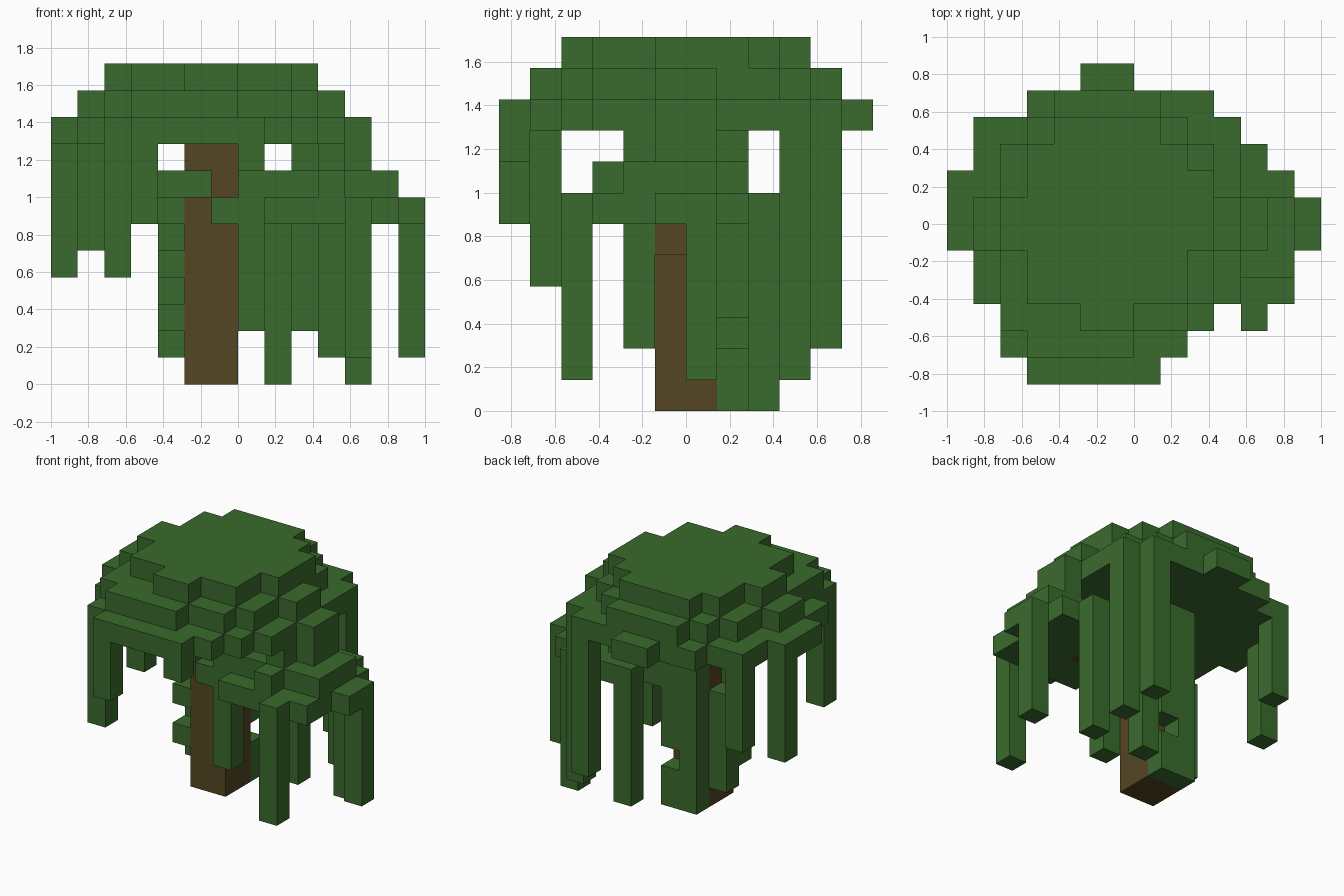
import bpy
import bmesh
from mathutils import Vector

UNIT = 1 / 7  # edge of one block

cube = bpy.data.objects.get("Cube")
if cube:
    bpy.data.objects.remove(cube, do_unlink=True)


def material(name, rgb):
    mat = bpy.data.materials.new(name)
    mat.use_nodes = True
    color = (*rgb, 1)
    mat.diffuse_color = color
    mat.node_tree.nodes["Principled BSDF"].inputs["Base Color"].default_value = color
    return mat


leaf = material("leaf green", (0.042, 0.147, 0.026))
bark = material("bark brown", (0.089, 0.061, 0.017))


def box(x0, x1, y0, y1, z0, z1):
    """Cells of a rectangular block."""
    return {(x, y, z) for x in range(x0, x1)
            for y in range(y0, y1) for z in range(z0, z1)}


def layer(z, rows):
    """One block thick slab, given as (y0, y1, x0, x1) rows."""
    cells = set()
    for y0, y1, x0, x1 in rows:
        cells |= box(x0, x1, y0, y1, z, z + 1)
    return cells


def vine(x, y, bottom, top):
    return box(x, x + 1, y, y + 1, bottom, top)


parts = {}

# Trunk with a short branch under the lower canopy
parts["trunk"] = (box(-2, 0, -1, 1, 0, 9), bark)
parts["branch"] = (vine(0, -1, 5, 6) | box(1, 3, -1, 0, 6, 7), bark)

# Upper canopy, three stepped round layers
parts["upper_canopy_top"] = (layer(11, [
    (3, 4, -3, 1), (2, 3, -4, 2), (1, 2, -4, 3), (-1, 1, -5, 3),
    (-3, -1, -4, 2), (-4, -3, -2, 0)]), leaf)
parts["upper_canopy_middle"] = (layer(10, [
    (4, 5, -3, 1), (3, 4, -4, 2), (1, 3, -5, 3), (-1, 1, -6, 4),
    (-3, -1, -5, 3), (-4, -3, -5, 2), (-5, -4, -4, 0)]), leaf)
parts["upper_canopy_rim"] = (layer(9, [
    (5, 6, -2, 0), (4, 5, -4, 3), (2, 4, -6, 4), (1, 2, -7, 4),
    (-1, 1, -7, 5), (-3, -1, -6, 4), (-4, -3, -5, 3),
    (-5, -4, -5, 2), (-6, -5, -4, 1)]), leaf)

# Lower canopy on the left side
parts["lower_canopy_base"] = (layer(6, [
    (2, 3, 1, 5), (1, 2, 0, 6), (-1, 1, 0, 7), (-2, -1, -1, 6),
    (-3, -2, 1, 6), (-4, -3, 4, 5)]), leaf)
parts["lower_canopy_top"] = (layer(7, [
    (1, 2, 0, 3), (-2, 1, 0, 6), (-3, -2, 3, 4)]), leaf)

# Vines hanging from the upper canopy
upper = (vine(-5, -5, 4, 9) | vine(-4, -6, 6, 9) | vine(0, -6, 8, 9)
         | vine(-7, 1, 4, 9) | vine(-6, 3, 5, 9) | vine(2, 4, 2, 9)
         | vine(3, 3, 1, 9) | vine(3, -2, 8, 9) | box(4, 5, -1, 1, 8, 9))
parts["upper_vines"] = (upper, leaf)

# Vines hanging from the lower canopy
lower = (vine(4, -4, 1, 6) | vine(6, 0, 1, 6) | vine(4, 2, 0, 6)
         | vine(1, 2, 0, 6) | vine(0, -2, 2, 6))
parts["lower_vines"] = (lower, leaf)

# Climbing vines on the trunk's back and side
parts["back_climber"] = (box(-2, 0, 1, 2, 0, 9) - vine(-1, 1, 2, 3), leaf)
side = vine(-3, 0, 1, 6) | box(-3, -1, -2, -1, 7, 8)
for z in (2, 4, 6):
    side |= vine(-3, -1, z, z + 1)
parts["side_climber"] = (side, leaf)

# Each cell belongs to the first part that claims it
owned = set()
for name, (cells, mat) in parts.items():
    cells -= owned
    owned |= cells


def build(name, cells, mat):
    """Mesh the outer faces of a part's cells and merge the flat areas."""
    bm = bmesh.new()
    for cell in cells:
        center = Vector(cell) + Vector((0.5, 0.5, 0.5))
        for axis in range(3):
            for sign in (-1, 1):
                step = [0, 0, 0]
                step[axis] = sign
                if tuple(a + b for a, b in zip(cell, step)) in owned:
                    continue
                n = Vector(step)
                u = Vector((0, 0, 0))
                u[(axis + 1) % 3] = 1
                v = n.cross(u)
                corners = [(-u - v), (u - v), (u + v), (v - u)]
                bm.faces.new([bm.verts.new((center + (n + c) / 2) * UNIT)
                              for c in corners])
    bmesh.ops.remove_doubles(bm, verts=bm.verts, dist=0.001)
    bmesh.ops.dissolve_limit(bm, angle_limit=0.01, verts=bm.verts, edges=bm.edges)
    mesh = bpy.data.meshes.new(name)
    bm.to_mesh(mesh)
    bm.free()
    mesh.materials.append(mat)
    bpy.context.collection.objects.link(bpy.data.objects.new(name, mesh))


for name, (cells, mat) in parts.items():
    if cells:
        build(name, cells, mat)
